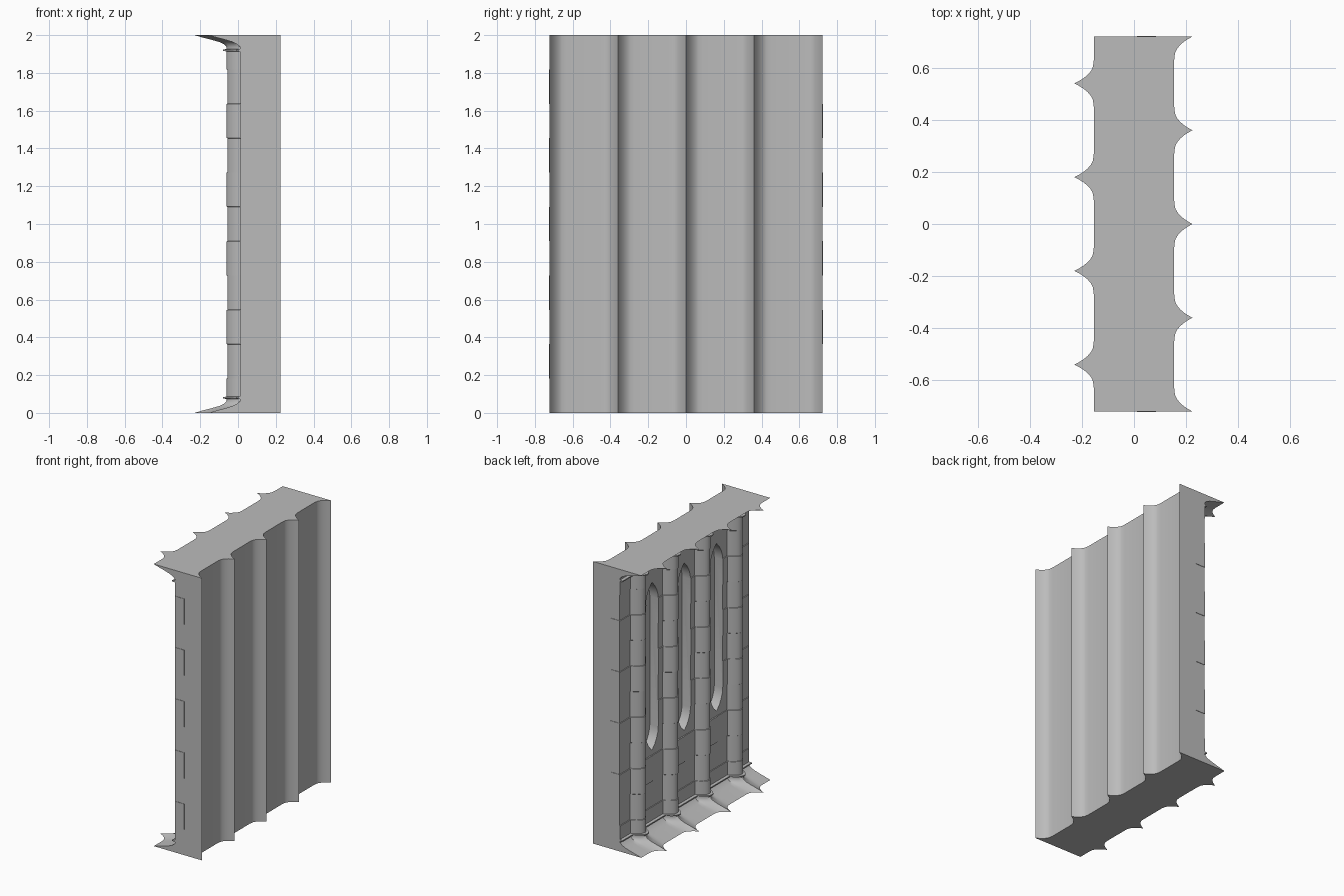
import bpy, bmesh, math

old = bpy.data.objects.get("Cube")
if old:
    bpy.data.objects.remove(old, do_unlink=True)

BAY = 0.3612
HALF = 2 * BAY
HEIGHT = 2.0
COURSE = HEIGHT / 11
COLUMNS = [BAY * (i - 1.5) for i in range(4)]
RIDGES = [BAY * (i - 2) for i in range(5)]
WINDOWS = RIDGES[1:4]

stone = bpy.data.materials.new("grey_stone")
stone.use_nodes = True
stone.diffuse_color = (0.5, 0.5, 0.5, 1)
stone.node_tree.nodes["Principled BSDF"].inputs["Base Color"].default_value = (0.5, 0.5, 0.5, 1)


def make_object(name, bm):
    bmesh.ops.recalc_face_normals(bm, faces=bm.faces)
    mesh = bpy.data.meshes.new(name)
    bm.to_mesh(mesh)
    bm.free()
    mesh.materials.append(stone)
    obj = bpy.data.objects.new(name, mesh)
    bpy.context.collection.objects.link(obj)
    return obj


def box(bm, low, high):
    made = bmesh.ops.create_cube(bm, size=1)["verts"]
    for v in made:
        v.co = [a + (b - a) * (c + 0.5) for a, b, c in zip(low, high, v.co)]


def cusp(d, width=0.09):
    return max(0, 1 - abs(d) / width) ** 2.5


def shaft(d, width=0.065):
    return math.cos(math.pi / 2 * min(1, abs(d) / width)) ** 0.8


def samples(centres):
    steps = [0, 0.01, 0.02, 0.032, 0.045, 0.056, 0.065, 0.09]
    ys = {round(c + s * d, 4) for c in centres for d in steps for s in (-1, 1)}
    return sorted(y for y in ys if abs(y) <= HALF + 0.001)


def nearest(y, centres):
    return min((y - c for c in centres), key=abs)


# Plan outline: ridged outer face, columned inner face
outer = [(0.155 + 0.07 * cusp(nearest(y, RIDGES)), y) for y in samples(RIDGES)]
inner_ys = [HALF] + samples(COLUMNS)[::-1] + [-HALF]


def outline(base, reach, blend):
    ring = list(outer)
    for y in inner_ys:
        d = nearest(y, COLUMNS)
        ring.append((base - reach * (blend * cusp(d) + (1 - blend) * shaft(d)), y))
    return ring


# Cove and ring moulding: distance from the end, wall plane, column reach, cusp blend
cove = [(0, -0.155, 0.075, 1), (0.012, -0.115, 0.075, 0.9), (0.024, -0.07, 0.073, 0.75),
        (0.036, -0.03, 0.07, 0.5), (0.048, -0.005, 0.07, 0.25), (0.062, 0.01, 0.07, 0),
        (0.074, 0.01, 0.07, 0), (0.076, -0.01, 0.07, 0), (0.084, -0.01, 0.07, 0),
        (0.086, 0.01, 0.07, 0)]
levels = list(cove)
for k in range(1, 11):  # alternate courses stand slightly proud
    for e, course in ((-0.001, k - 1), (0.001, k)):
        levels.append((k * COURSE + e, 0.01 + 0.004 * (course % 2), 0.07, 0))
levels += [(HEIGHT - z, b, r, m) for z, b, r, m in reversed(cove)]

bm = bmesh.new()
rings = [[bm.verts.new((x, y, z)) for x, y in outline(b, r, m)] for z, b, r, m in levels]
count = len(rings[0])
for low, high in zip(rings, rings[1:]):
    for i in range(count):
        j = (i + 1) % count
        bm.faces.new((low[i], low[j], high[j], high[i]))
bm.faces.new(rings[0][::-1])
bm.faces.new(rings[-1])
wall = make_object("wall_panel", bm)

# Niche cutters pointed at both ends
HALF_W, SILL, HEAD, POINT = 0.07, 0.58, 1.77, 0.14
arch = [(HALF_W * math.cos(t * math.pi / 2) ** 0.8, POINT * t) for t in (0, 0.25, 0.5, 0.75)]
arch.append((0, POINT))
right = [(w, SILL + POINT - h) for w, h in arch[::-1]] + [(w, HEAD - POINT + h) for w, h in arch]
lancet = right + [(-w, z) for w, z in right[-2:0:-1]]
bm = bmesh.new()
for c in WINDOWS:
    front = [bm.verts.new((-0.2, c + w, z)) for w, z in lancet]
    face = bm.faces.new(front)
    moved = bmesh.ops.extrude_face_region(bm, geom=[face])["geom"]
    bmesh.ops.translate(bm, vec=(0.28, 0, 0),
                        verts=[v for v in moved if isinstance(v, bmesh.types.BMVert)])
cutter = make_object("niche_cutter", bm)
cutter.hide_render = True
cutter.hide_viewport = True

cut = wall.modifiers.new("niches", "BOOLEAN")
cut.operation = "DIFFERENCE"
cut.solver = "EXACT"
cut.object = cutter
bpy.context.view_layer.objects.active = wall
wall.select_set(True)
bpy.ops.object.modifier_apply(modifier=cut.name)
bpy.data.objects.remove(cutter, do_unlink=True)
bpy.ops.object.shade_smooth_by_angle(angle=math.radians(30))

# Thin corner blocks on the two end faces, staggered by course
bm = bmesh.new()
for side, courses in ((-1, range(1, 11, 2)), (1, range(2, 10, 2))):
    for k in courses:
        ends = sorted((side * (HALF - 0.01), side * (HALF + 0.003)))
        box(bm, (0.012, ends[0], k * COURSE), (0.085, ends[1], (k + 1) * COURSE))
make_object("corner_blocks", bm)

# Thin raised blocks below the niches
bm = bmesh.new()
for c in WINDOWS:
    box(bm, (0.006, c, 2 * COURSE), (0.014, c + 0.12, 3 * COURSE))
make_object("sill_blocks", bm)
